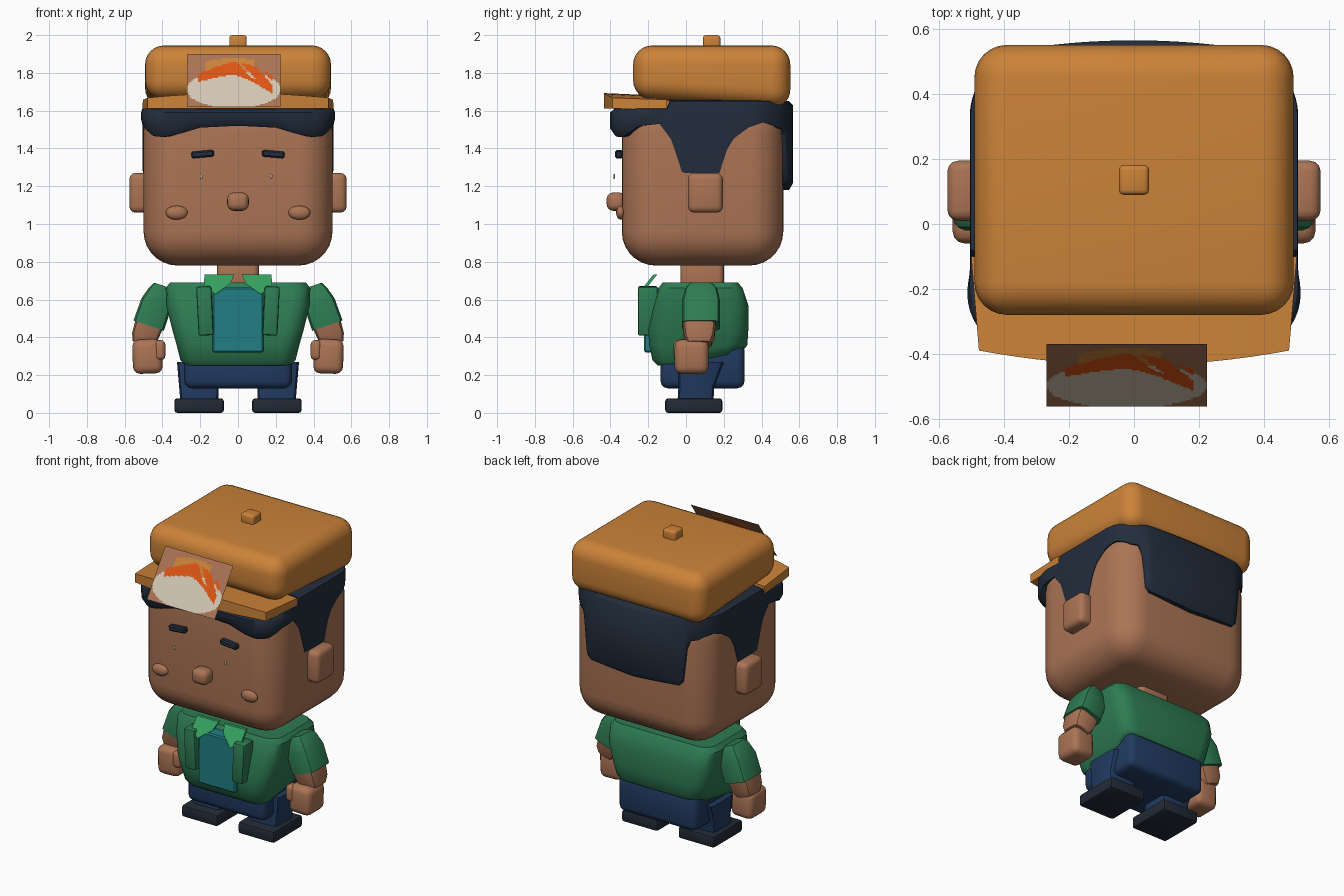
import bpy, bmesh, math
from mathutils import Matrix

if "Cube" in bpy.data.objects:
    bpy.data.objects.remove(bpy.data.objects["Cube"])


def material(name, rgb):
    m = bpy.data.materials.new(name)
    m.diffuse_color = (*rgb, 1)
    m.use_nodes = True
    m.node_tree.nodes["Principled BSDF"].inputs["Base Color"].default_value = m.diffuse_color
    return m


SKIN = material("skin", (0.41, 0.175, 0.09))
CAP = material("cap orange", (0.60, 0.225, 0.04))
HAIR = material("dark navy hair", (0.016, 0.026, 0.045))
GREEN = material("shirt green", (0.027, 0.20, 0.085))
LIME = material("collar green", (0.035, 0.35, 0.115))
TEAL = material("teal undershirt", (0.015, 0.21, 0.23))
PANTS = material("pants blue", (0.015, 0.043, 0.12))
SHOE = material("shoe charcoal", (0.016, 0.023, 0.036))
CREAM = material("cream", (0.65, 0.57, 0.45))
VIVID = material("vivid orange", (0.72, 0.09, 0.007))


def finish(name, bm, mats, angle=35, recalc=True):
    if recalc:
        bmesh.ops.recalc_face_normals(bm, faces=bm.faces)
    me = bpy.data.meshes.new(name)
    bm.to_mesh(me)
    bm.free()
    for m in mats if isinstance(mats, list) else [mats]:
        me.materials.append(m)
    ob = bpy.data.objects.new(name, me)
    bpy.context.collection.objects.link(ob)
    bpy.ops.object.select_all(action='DESELECT')
    ob.select_set(True)
    bpy.context.view_layer.objects.active = ob
    bpy.ops.object.shade_smooth_by_angle(angle=math.radians(angle))
    return ob


def box(name, lo, hi, bevel, mat, seg=3, tilt=0, warp=None):
    """Bevelled box between two corners, tilted about its own y axis."""
    bm = bmesh.new()
    bmesh.ops.create_cube(bm, size=1)
    for v in bm.verts:
        v.co = [v.co[i] * (hi[i] - lo[i]) for i in range(3)]
    bmesh.ops.bevel(bm, geom=bm.edges[:], offset=bevel, segments=seg,
                    profile=0.5, affect='EDGES')
    bm.transform(Matrix.Translation([(a + b) / 2 for a, b in zip(lo, hi)])
                 @ Matrix.Rotation(tilt, 4, 'Y'))
    if warp:
        for v in bm.verts:
            warp(v.co)
    return finish(name, bm, mat)


def rrect(cx, cy, hx, hy, r, n):
    """Rounded rectangle points, counter-clockwise."""
    pts = []
    for k, (sx, sy) in enumerate([(1, 1), (-1, 1), (-1, -1), (1, -1)]):
        for i in range(n + 1):
            a = (k + i / n) * math.pi / 2
            pts.append((cx + sx * (hx - r) + r * math.cos(a),
                        cy + sy * (hy - r) + r * math.sin(a)))
    return pts


def skin_rings(bm, rings):
    rows = [[bm.verts.new(p) for p in ring] for ring in rings]
    n = len(rows[0])
    for a, b in zip(rows, rows[1:]):
        for i in range(n):
            bm.faces.new((a[i], a[(i + 1) % n], b[(i + 1) % n], b[i]))
    bm.faces.new(rows[0][::-1])
    bm.faces.new(rows[-1])


def loft(name, rings, mat, n=3, loc=(0, 0, 0), tilt=0, warp=None):
    """Rings are (z, cx, cy, hx, hy, corner radius)."""
    bm = bmesh.new()
    skin_rings(bm, [[(x, y, r[0]) for x, y in rrect(*r[1:], n)] for r in rings])
    bm.transform(Matrix.Translation(loc) @ Matrix.Rotation(tilt, 4, 'Y'))
    if warp:
        for v in bm.verts:
            warp(v.co)
    return finish(name, bm, mat)


def ball(name, c, r, mat):
    bm = bmesh.new()
    bmesh.ops.create_uvsphere(bm, u_segments=20, v_segments=12, radius=1)
    bm.transform(Matrix.Translation(c) @ Matrix.Diagonal((*r, 1)))
    finish(name, bm, mat, 60)


def prism(name, pts, mat, depth):
    """Plate from 3D outline points, thickened along y."""
    bm = bmesh.new()
    f = bm.faces.new([bm.verts.new(p) for p in pts])
    g = bmesh.ops.extrude_face_region(bm, geom=[f])['geom']
    for v in g:
        if isinstance(v, bmesh.types.BMVert):
            v.co.y += depth
    finish(name, bm, mat, 20)


def interp(table, t):
    for (a, p), (b, q) in zip(table, table[1:]):
        if t <= b:
            return p + (q - p) * max(0, (t - a) / (b - a))
    return table[-1][1]


# head, neck, nose
box("head", (-0.5, -0.34, 0.78), (0.5, 0.515, 1.67), 0.18, SKIN, 7)
box("neck", (-0.11, -0.03, 0.64), (0.11, 0.2, 0.82), 0.03, SKIN)
box("nose", (-0.057, -0.42, 1.07), (0.057, -0.32, 1.167), 0.035, SKIN, 4)

# hair: shell around the head with a wavy lower edge
FRONT = [(0, 1.52), (0.2, 1.51), (0.3, 1.48), (0.38, 1.46), (0.47, 1.47)]
SIDE = [(-0.3, 1.47), (-0.24, 1.52), (-0.14, 1.53), (-0.08, 1.45), (-0.055, 1.38),
        (-0.02, 1.27), (0.18, 1.27), (0.21, 1.38), (0.25, 1.45), (0.33, 1.51),
        (0.41, 1.54), (0.47, 1.52)]
BACK = [(0, 1.18), (0.32, 1.20), (0.355, 1.24), (0.37, 1.50), (0.5, 1.52)]


def hair_edge(x, y):
    if y < -0.3:
        return interp(FRONT, abs(x))
    return interp(BACK, abs(x)) if y > 0.47 else interp(SIDE, y)


corners = rrect(0, 0.0875, 0.5, 0.4275, 0.18, 12)
path = []
for (x0, y0), (x1, y1) in zip(corners, corners[1:] + corners[:1]):
    steps = max(1, round(math.hypot(x1 - x0, y1 - y0) / 0.02))
    path += [(x0 + (x1 - x0) * i / steps, y0 + (y1 - y0) * i / steps)
             for i in range(steps)]
rings = [[] for _ in range(6)]
for i, (x, y) in enumerate(path):
    (xa, ya), (xb, yb) = path[i - 1], path[(i + 1) % len(path)]
    d = math.hypot(xb - xa, yb - ya)
    nx, ny = (yb - ya) / d, (xa - xb) / d
    o = 0.006 + 0.057 * max(0, -ny) + 0.045 * max(0, ny) * max(0, 1 - (x / 0.45) ** 2)
    zb = hair_edge(x, y)
    top = 1.61 if y < -0.1 else 1.65
    prof = [(-0.02, zb), (o * 0.6, zb), (o, zb + 0.035), (o, top - 0.02),
            (o * 0.6, top), (-0.1, top + 0.01)]
    for ring, (k, z) in zip(rings, prof):
        ring.append((x + nx * k, y + ny * k, z))
bm = bmesh.new()
skin_rings(bm, rings)
finish("hair", bm, HAIR, 50)


# cap crown, button and curved brim
def lift_front(co):
    if co.z < 1.8:
        co.z += 0.05 * min(1, (0.55 - co.y) / 0.6)


box("cap_crown", (-0.492, -0.28, 1.61), (0.492, 0.552, 1.945), 0.1, CAP, 6, warp=lift_front)
box("cap_button", (-0.046, 0.09, 1.92), (0.046, 0.182, 2.0), 0.015, CAP)
bm = bmesh.new()
rows = []
for i in range(17):
    x = -0.478 + 0.956 * i / 16
    k = 1 - (x / 0.478) ** 2
    yf = -0.39 - 0.045 * k
    rows.append([bm.verts.new(p) for p in (
        (x, yf, 1.612), (x, yf, 1.668 + 0.025 * k),
        (x * 1.05, -0.1, 1.658 + 0.02 * k), (x * 1.05, -0.1, 1.60))])
for a, b in zip(rows, rows[1:]):
    for j in range(4):
        bm.faces.new((a[j], a[(j + 1) % 4], b[(j + 1) % 4], b[j]))
bm.faces.new(rows[0])
bm.faces.new(rows[-1])
finish("cap_brim", bm, CAP)

# picture card on the cap: a pale dish with an orange topping
bm = bmesh.new()
bmesh.ops.create_grid(bm, x_segments=60, y_segments=40, size=0.5)
TOPPING = [(0.12, 0.55), (0.3, 0.65), (0.5, 0.74), (0.7, 0.63), (0.92, 0.42)]
for f in bm.faces:
    c = f.calc_center_median()
    u, v = c.x + 0.5, c.y + 0.5
    mid = interp(TOPPING, u)
    if 0.12 < u < 0.92 and abs(v - mid) < 0.06 + 0.13 * u and \
            not (u > 0.5 and v > mid - 0.08 and (u + 0.5 * v) % 0.16 < 0.035):
        f.material_index = 2
    elif 0.2 < u < 0.72 and mid < v < 0.93 - 0.9 * (u - 0.5) ** 2:
        f.material_index = 3
    elif ((u - 0.5) / 0.5) ** 2 + ((v - 0.33) / 0.36) ** 2 < 1:
        f.material_index = 1
for v in bm.verts:
    s = v.co.y + 0.5
    v.co = (-0.0225 + 0.495 * v.co.x, -0.562 + 0.192 * s, 1.62 + 0.28 * s)
finish("cap_card", bm, [SKIN, CREAM, VIVID, CAP], recalc=False)


# shirt with a raised back hem
def raise_hem(co):
    if co.z < 0.36:
        t = min(1, max(0, (co.y - 0.15) / 0.1))
        co.z += 0.085 * t * (0.36 - co.z) / 0.11


loft("shirt", [(0.25, 0, 0.065, 0.28, 0.215, 0.07), (0.28, 0, 0.067, 0.305, 0.245, 0.09),
               (0.36, 0, 0.065, 0.325, 0.26, 0.1), (0.44, 0, 0.065, 0.348, 0.265, 0.1),
               (0.57, 0, 0.08, 0.38, 0.25, 0.1), (0.66, 0, 0.078, 0.383, 0.222, 0.09),
               (0.69, 0, 0.075, 0.36, 0.2, 0.08)], GREEN, 4, warp=raise_hem)
box("undershirt_panel", (-0.135, -0.222, 0.32), (0.135, -0.12, 0.665), 0.008, TEAL, 1)

# pants
box("pants_seat", (-0.285, -0.135, 0.13), (0.285, 0.31, 0.37), 0.04, PANTS)

# mirrored parts
for s, side in ((-1, "left"), (1, "right")):
    def mbox(name, x0, x1, y0, y1, z0, z1, bevel, mat, tilt=0, seg=3):
        xs = sorted((s * x0, s * x1))
        box(f"{side}_{name}", (xs[0], y0, z0), (xs[1], y1, z1), bevel, mat, seg, s * tilt)

    mbox("ear", 0.47, 0.575, 0.01, 0.195, 1.06, 1.27, 0.032, SKIN)
    ball(f"{side}_cheek", (s * 0.325, -0.345, 1.06), (0.058, 0.025, 0.037), SKIN)
    mbox("eyebrow", 0.127, 0.247, -0.375, -0.335, 1.352, 1.388, 0.008, HAIR, 0.09, 1)
    ball(f"{side}_eye", (s * 0.185 - 0.01, -0.38, 1.252), (0.007, 0.005, 0.015), CREAM)

    mbox("shirt_front", 0.135, 0.215, -0.255, -0.15, 0.41, 0.67, 0.012, GREEN, 0.05, 2)
    prism(f"{side}_collar", [(s * x, -0.17 - (0.735 - z) * 0.8, z) for x, z in
          ((0.02, 0.732), (0.178, 0.732), (0.18, 0.668), (0.12, 0.628), (0.04, 0.685))],
          LIME, 0.02)

    # arm
    loft(f"{side}_sleeve", [(-0.225, 0, 0, 0.085, 0.1, 0.035), (-0.1, 0, 0, 0.083, 0.1, 0.035),
                            (-0.03, 0, 0, 0.062, 0.085, 0.03), (0.0, 0, 0, 0.045, 0.065, 0.025)],
         GREEN, 2, (s * 0.4, 0.08, 0.675), -s * 0.33)
    loft(f"{side}_forearm", [(-0.33, 0, 0, 0.055, 0.065, 0.03), (-0.29, 0, 0, 0.07, 0.08, 0.03),
                             (-0.2, 0, 0, 0.078, 0.09, 0.035)],
         SKIN, 2, (s * 0.4, 0.07, 0.675), -s * 0.33)
    mbox("hand", 0.4, 0.558, -0.06, 0.12, 0.208, 0.39, 0.038, SKIN, 0.03)
    mbox("thumb", 0.385, 0.44, -0.065, 0.01, 0.28, 0.385, 0.022, SKIN)

    # leg
    loft(f"{side}_leg", [(0.06, s * 0.205, 0.05, 0.1, 0.095, 0.03),
                         (0.14, s * 0.207, 0.055, 0.105, 0.095, 0.03),
                         (0.27, s * 0.215, 0.08, 0.108, 0.12, 0.03)], PANTS, 2)
    mbox("shoe", 0.075, 0.337, -0.11, 0.192, 0.0, 0.077, 0.015, SHOE, 0, 2)
